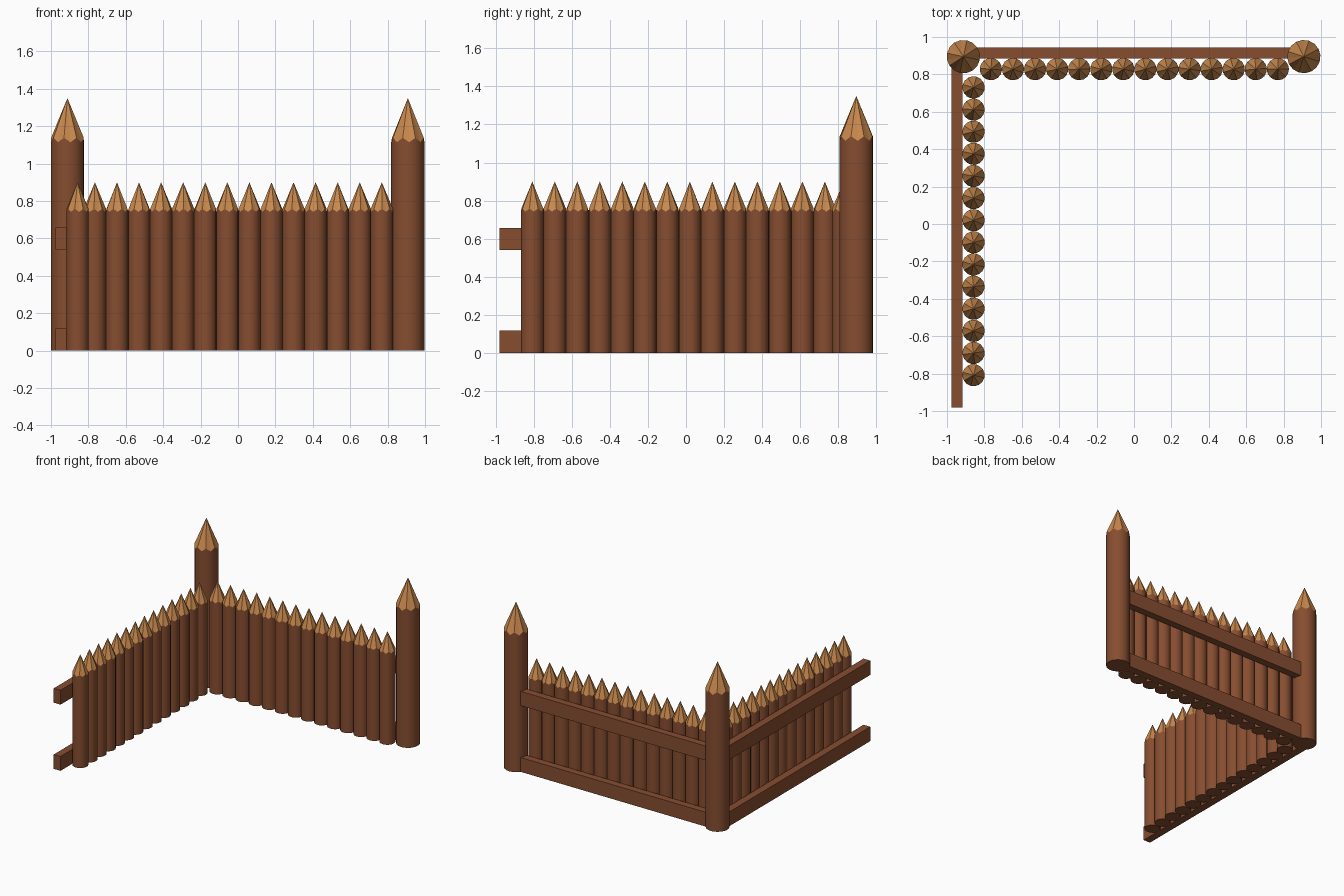
import bpy, bmesh, math, random

if "Cube" in bpy.data.objects:
    bpy.data.objects.remove(bpy.data.objects["Cube"])

random.seed(4)


def material(name, color):
    m = bpy.data.materials.new(name)
    m.diffuse_color = (*color, 1)
    m.use_nodes = True
    m.node_tree.nodes["Principled BSDF"].inputs["Base Color"].default_value = m.diffuse_color
    return m


bark = material("bark", (0.24, 0.075, 0.03))
cut_wood = material("cut_wood", (0.58, 0.25, 0.075))


# Round log with a faceted, sharpened tip: facets meet the bark in a scalloped edge
def stake(name, x, y, radius, body, wave, height, facets=8):
    bm = bmesh.new()
    n = facets * 2
    turn = random.uniform(0, math.tau / facets)
    low, high = [], []
    for i in range(n):
        a = turn + math.tau * i / n
        px, py = radius * math.cos(a), radius * math.sin(a)
        low.append(bm.verts.new((px, py, 0)))
        high.append(bm.verts.new((px, py, body + (wave if i % 2 else -wave))))
    apex = bm.verts.new((0, 0, height))
    bm.faces.new(low[::-1])
    for i in range(n):
        j = (i + 1) % n
        side = bm.faces.new((low[i], low[j], high[j], high[i]))
        side.smooth = True
    for i in range(1, n, 2):
        mid, end = (i + 1) % n, (i + 2) % n
        for a, b in ((i, mid), (mid, end)):
            bm.faces.new((high[a], high[b], apex)).material_index = 1
    # keep the base and the cut edge crisp
    for e in bm.edges:
        if any(not f.smooth for f in e.link_faces):
            e.smooth = False
    me = bpy.data.meshes.new(name)
    bm.to_mesh(me)
    bm.free()
    me.materials.append(bark)
    me.materials.append(cut_wood)
    ob = bpy.data.objects.new(name, me)
    ob.location = (x, y, 0)
    bpy.context.collection.objects.link(ob)


def rail(name, x0, x1, y0, y1, z0, z1):
    bpy.ops.mesh.primitive_cube_add(
        size=1, location=((x0 + x1) / 2, (y0 + y1) / 2, (z0 + z1) / 2))
    ob = bpy.context.object
    ob.name = name
    ob.scale = (x1 - x0, y1 - y0, z1 - z0)
    ob.data.materials.append(bark)


# Tall posts at the corner and the far end
for label, x in (("corner_post", -0.912), ("end_post", 0.908)):
    stake(label, x, 0.895, 0.089, 1.126, 0.012, 1.35)

# Two rows of fourteen palisade stakes
for i in range(14):
    stake(f"back_stake_{i + 1}", -0.765 + i * 0.118, 0.828, 0.0595, 0.75, 0.008, 0.90)
    stake(f"side_stake_{i + 1}", -0.858, 0.73 - i * 0.1183, 0.0595, 0.75, 0.008, 0.90)

# Horizontal rails on the outside of each wall
for label, z0, z1 in (("lower", 0.0, 0.117), ("upper", 0.54, 0.657)):
    rail(f"{label}_back_rail", -0.90, 0.90, 0.885, 0.943, z0, z1)
    rail(f"{label}_side_rail", -0.977, -0.916, -0.98, 0.89, z0, z1)
